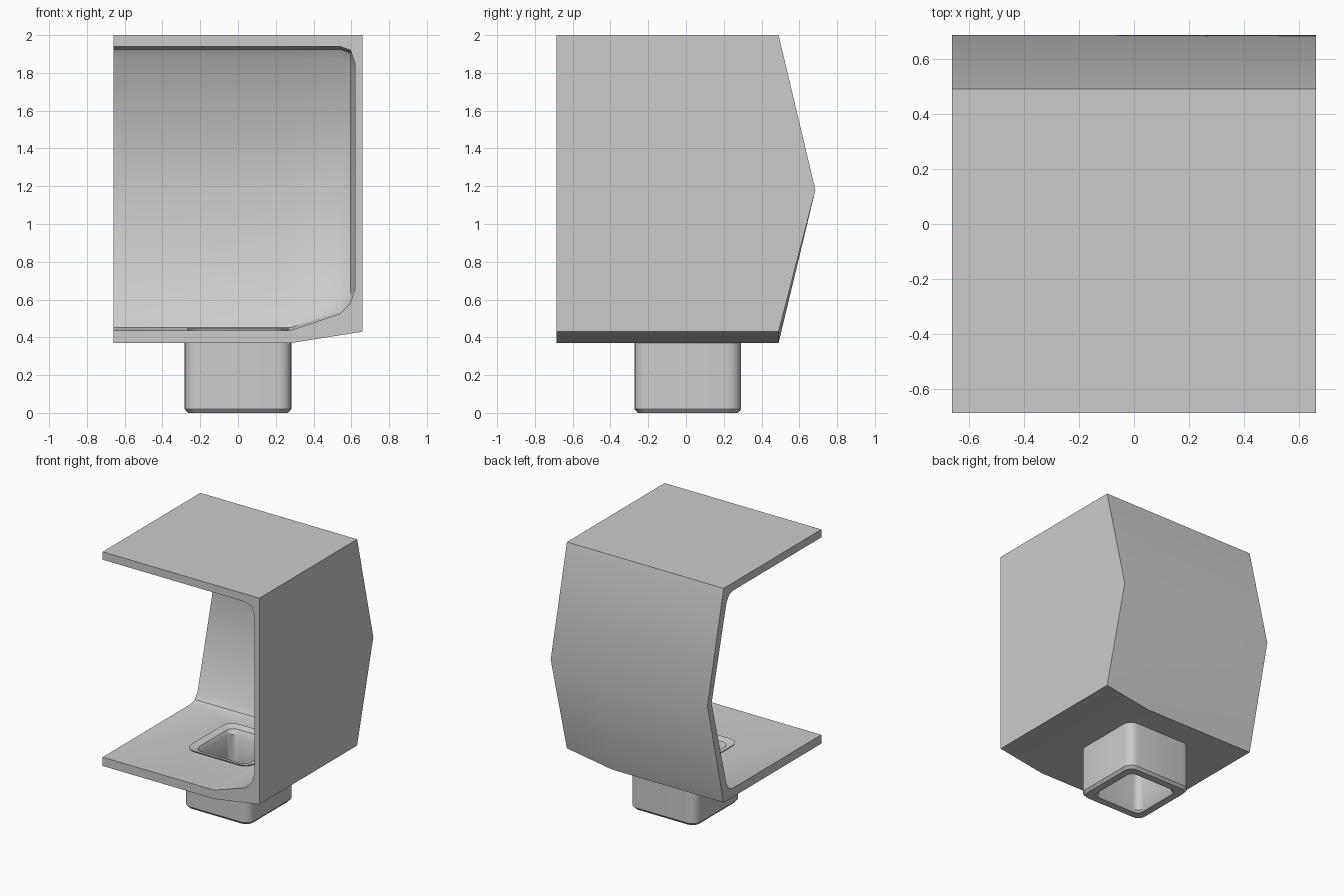
import bpy, bmesh, math

if "Cube" in bpy.data.objects:
    bpy.data.objects.remove(bpy.data.objects["Cube"])


def make(name, bm):
    bmesh.ops.recalc_face_normals(bm, faces=bm.faces)
    me = bpy.data.meshes.new(name)
    bm.to_mesh(me)
    bm.free()
    ob = bpy.data.objects.new(name, me)
    bpy.context.collection.objects.link(ob)
    return ob


def loft(name, rings, closed=False):
    # skin a row of equal point rings; cap the ends unless it loops round
    bm = bmesh.new()
    vs = [[bm.verts.new(p) for p in r] for r in rings]
    n = len(vs[0])
    pairs = list(zip(vs, vs[1:])) + ([(vs[-1], vs[0])] if closed else [])
    for a, b in pairs:
        for i in range(n):
            j = (i + 1) % n
            bm.faces.new((a[i], a[j], b[j], b[i]))
    if not closed:
        bm.faces.new(vs[0])
        bm.faces.new(vs[-1])
    return make(name, bm)


def section(x, top, low, y0, back, mid, r=0.0):
    # side profile of the shell: flat top and floor, bent back, optional fillets
    pts = [(y0, low), (y0, top)]
    if r:
        pts += [(back - r, top), (back - r * .25, top - r * .25), (back + r * .25, top - r)]
    else:
        pts += [(back, top)]
    pts += [(mid, 1.18)]
    if r:
        pts += [(back + r * .25, low + r), (back - r * .25, low + r * .25), (back - r, low)]
    else:
        pts += [(back, low)]
    return [(x, y, z) for y, z in pts]


def square_ring(h, z, r, cy=0.01, seg=6):
    pts = []
    for q in range(4):
        for i in range(seg + 1):
            a = math.pi / 2 * (q + i / seg)
            sx, sy = ((1, 1), (-1, 1), (-1, -1), (1, -1))[q]
            pts.append((sx * (h - r) + r * math.cos(a),
                        cy + sy * (h - r) + r * math.sin(a), z))
    return pts


def cut(ob, cutter):
    m = ob.modifiers.new("cut", 'BOOLEAN')
    m.operation = 'DIFFERENCE'
    m.solver = 'EXACT'
    m.object = cutter
    bpy.context.view_layer.objects.active = ob
    bpy.ops.object.modifier_apply(modifier=m.name)
    bpy.data.objects.remove(cutter)


def smooth(ob, deg):
    bpy.ops.object.select_all(action='DESELECT')
    ob.select_set(True)
    bpy.context.view_layer.objects.active = ob
    bpy.ops.object.shade_smooth_by_angle(angle=math.radians(deg))


# Shell: roof, floor, bent back and right wall, open at front and left
shell = loft("open_shell", [
    section(-.66, 2, .37, -.685, .49, .685),
    section(.28, 2, .37, -.685, .49, .685),
    section(.66, 2, .43, -.685, .49, .685)])
cavity = loft("cavity", [
    section(-1, 1.94, .437, -1, .44, .635, .06),
    section(.28, 1.94, .437, -1, .44, .635, .06),
    section(.54, 1.94, .525, -1, .44, .635, .06),
    section(.595, 1.92, .58, -1, .42, .615, .06),
    section(.62, 1.85, .66, -1, .36, .555, .06)])
cut(shell, cavity)

# Square opening in the floor
cut(shell, loft("floor_hole", [square_ring(.262, .2, .08), square_ring(.262, .6, .08)]))
smooth(shell, 32)

# Hollow rounded square socket with a bevelled rim
socket = loft("square_socket", [
    square_ring(.282, .375, .07), square_ring(.282, .02, .07),
    square_ring(.265, 0, .06), square_ring(.21, 0, .05),
    square_ring(.2, .015, .05), square_ring(.2, .4, .05),
    square_ring(.22, .432, .06), square_ring(.27, .446, .08),
    square_ring(.262, .43, .08), square_ring(.262, .375, .08)], closed=True)
smooth(socket, 35)
